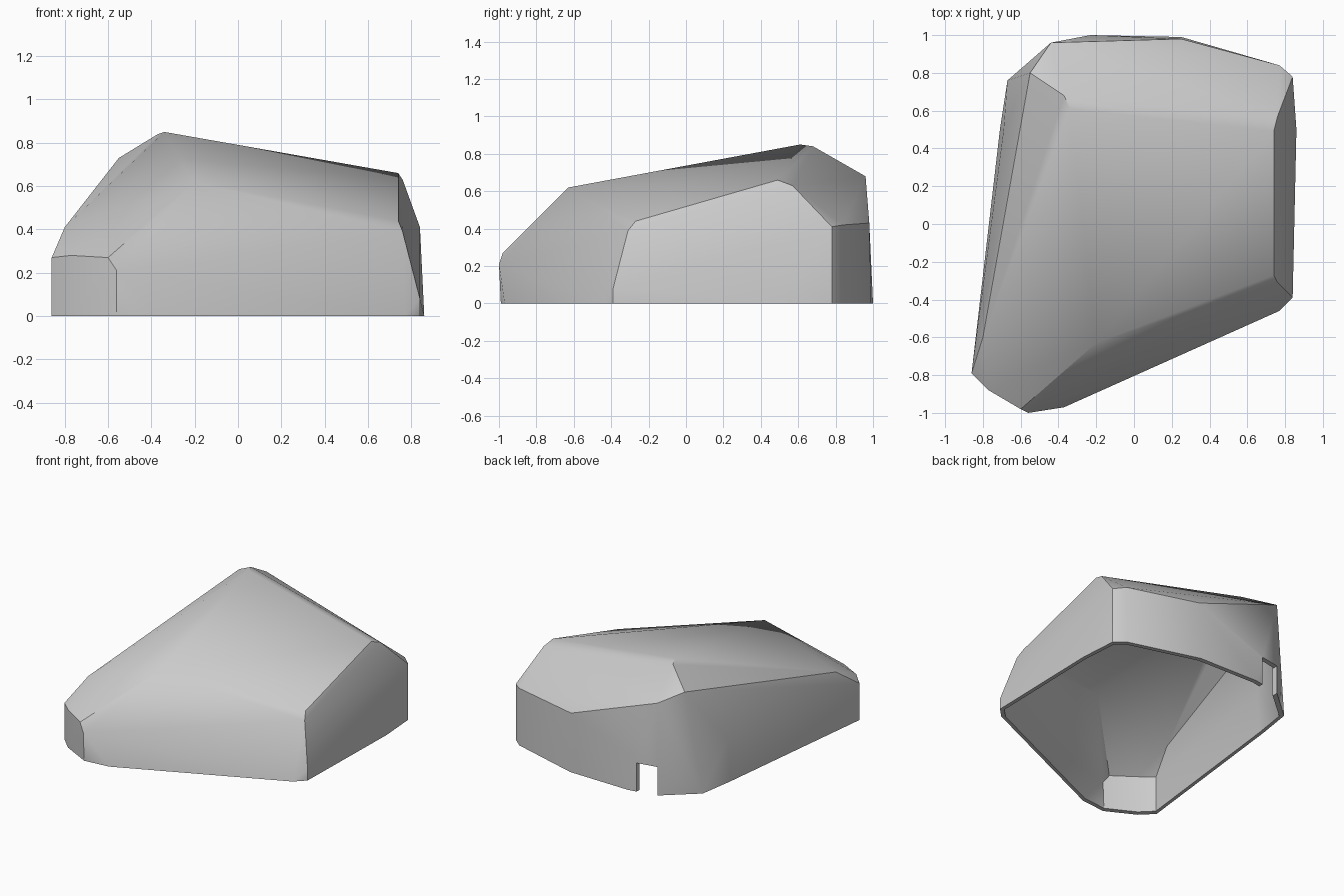
import bpy
import bmesh
from mathutils import Vector

default_cube = bpy.data.objects.get("Cube")
if default_cube:
    bpy.data.objects.remove(default_cube, do_unlink=True)

# Ground outline of the boulder, counter-clockwise from the front left tip
ground_outline = [
    (-.86, -.79), (-.77, -.88), (-.56, -.99), (-.37, -.97), (.77, -.46),
    (.84, -.39), (.86, .5), (.84, .78), (.77, .84), (.25, .99),
    (-.23, 1), (-.44, .96), (-.67, .76), (-.71, .5),
]
# Shoulder corners where the steep walls turn into the upper slopes
shoulder = [
    (-.86, -.79, .27), (-.77, -.88, .28), (-.6, -.98, .27), (-.56, -1, .21),
    (.84, -.39, .08), (.76, -.31, .39), (.84, .78, .41), (.77, .84, .42),
    (.25, .98, .43), (-.44, .96, .68), (-.69, .5, .3),
]
# Crown corners, with a doubled row along the softened ridge
crown = [
    (-.8, -.6, .41), (-.55, .8, .73), (-.2, -.63, .62), (.74, -.27, .44),
    (-.34, .61, .85), (-.37, .68, .84), (.74, .49, .66), (.76, .57, .63),
]
WALL_SCALE = .967


def make_material(name, value):
    material = bpy.data.materials.new(name)
    material.use_nodes = True
    colour = (value, value, value, 1)
    material.diffuse_color = colour
    shader = material.node_tree.nodes["Principled BSDF"]
    shader.inputs["Base Color"].default_value = colour
    shader.inputs["Roughness"].default_value = .8
    return material


def add_object(name, bm):
    mesh = bpy.data.meshes.new(name)
    bm.to_mesh(mesh)
    bm.free()
    obj = bpy.data.objects.new(name, mesh)
    bpy.context.collection.objects.link(obj)
    return obj


def build_shell():
    """Faceted hull with an open base and an inner wall joined at the rim."""
    bm = bmesh.new()
    for x, y in ground_outline:
        bm.verts.new((x, y, 0))
    for corner in shoulder + crown:
        bm.verts.new(corner)
    bmesh.ops.convex_hull(bm, input=list(bm.verts))
    loose = [v for v in bm.verts if not v.link_faces]
    bmesh.ops.delete(bm, geom=loose, context="VERTS")

    # Open the underside
    base = [f for f in bm.faces if all(v.co.z < .001 for v in f.verts)]
    bmesh.ops.delete(bm, geom=base, context="FACES")
    bmesh.ops.recalc_face_normals(bm, faces=list(bm.faces))

    # Inner wall and flat rim
    outer_faces = list(bm.faces)
    rim = [e for e in bm.edges if e.is_boundary]
    inner = {v: bm.verts.new(v.co * WALL_SCALE) for v in list(bm.verts)}
    for face in outer_faces:
        bm.faces.new([inner[v] for v in reversed(face.verts)])
    for edge in rim:
        a, b = edge.verts
        bm.faces.new((a, b, inner[b], inner[a]))
    bmesh.ops.recalc_face_normals(bm, faces=list(bm.faces))
    return add_object("boulder_shell", bm)


def build_notch_cutter(low, high):
    bm = bmesh.new()
    bmesh.ops.create_cube(bm, size=1)
    low, high = Vector(low), Vector(high)
    bmesh.ops.scale(bm, vec=high - low, verts=bm.verts)
    bmesh.ops.translate(bm, vec=(low + high) / 2, verts=bm.verts)
    cutter = add_object("notch_cutter", bm)
    cutter.hide_render = True
    return cutter


boulder = build_shell()
boulder.data.materials.append(make_material("stone grey", .6))

# Small square opening at the foot of the back wall
cutter = build_notch_cutter((-.44, .85, -.1), (-.29, 1.1, .21))
notch = boulder.modifiers.new("back_notch", "BOOLEAN")
notch.operation = "DIFFERENCE"
notch.solver = "EXACT"
notch.object = cutter

bpy.ops.object.select_all(action="DESELECT")
boulder.select_set(True)
bpy.context.view_layer.objects.active = boulder
bpy.ops.object.modifier_apply(modifier=notch.name)
bpy.data.objects.remove(cutter, do_unlink=True)

# Soft slopes with crisp main creases
bpy.ops.object.shade_smooth_by_angle(angle=.55)
